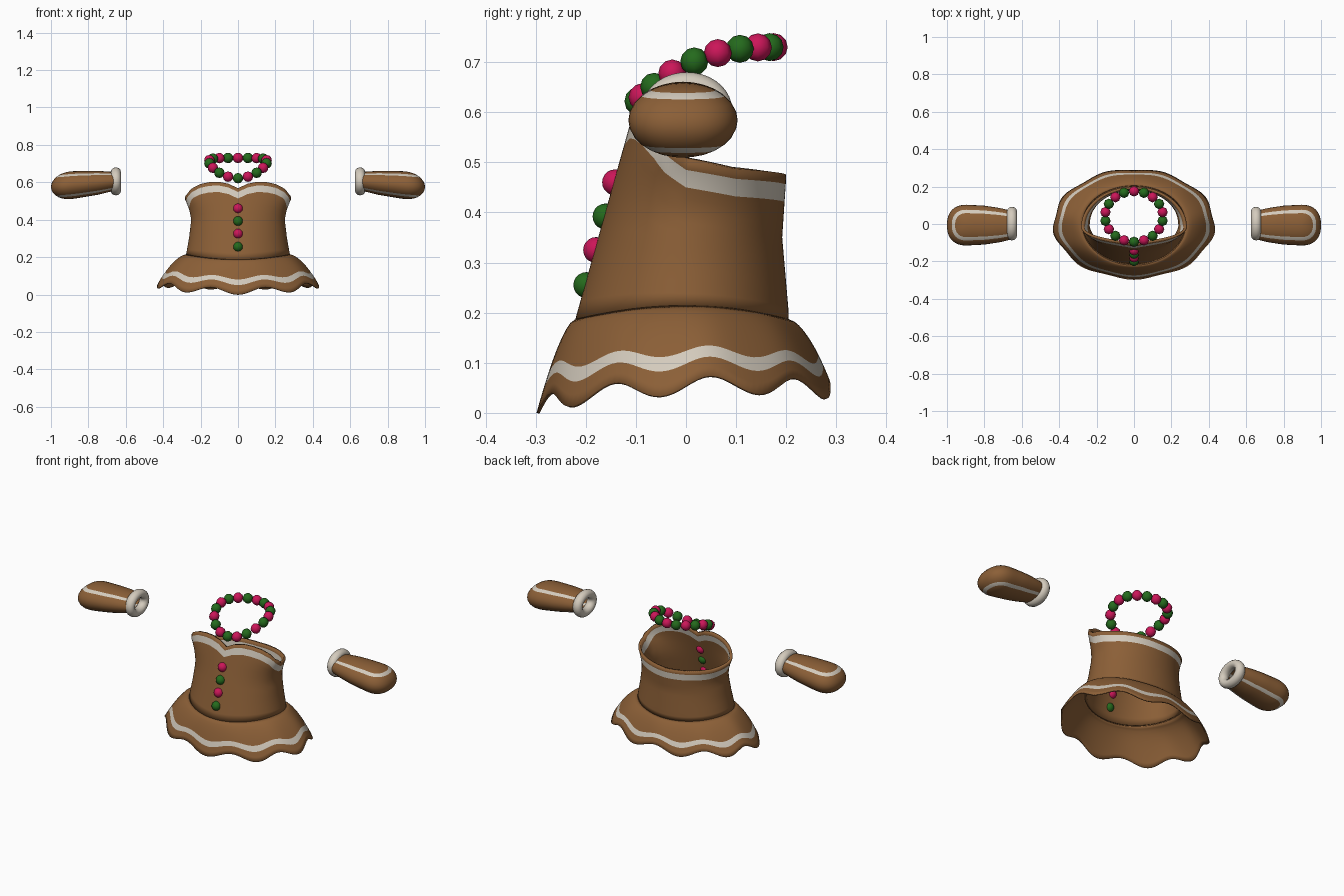
import bpy, bmesh, math
from mathutils import Vector

if "Cube" in bpy.data.objects:
    bpy.data.objects.remove(bpy.data.objects["Cube"])


def material(name, rgb):
    m = bpy.data.materials.new(name)
    m.diffuse_color = (*rgb, 1)
    m.use_nodes = True
    m.node_tree.nodes["Principled BSDF"].inputs["Base Color"].default_value = m.diffuse_color
    return m


BROWN = material("ginger_brown", (0.26, 0.115, 0.038))
WHITE = material("icing_white", (0.66, 0.60, 0.51))
PINK = material("berry_pink", (0.60, 0.008, 0.10))
GREEN = material("leaf_green", (0.018, 0.145, 0.012))


def lerp(keys, v):
    """Piecewise linear lookup."""
    for (a, p), (b, q) in zip(keys, keys[1:]):
        if v <= b:
            return p + (q - p) * max(0, (v - a) / (b - a))
    return keys[-1][1]


def finish(name, bm, mats, angle=50):
    me = bpy.data.meshes.new(name)
    bm.to_mesh(me)
    bm.free()
    for m in mats:
        me.materials.append(m)
    ob = bpy.data.objects.new(name, me)
    bpy.context.collection.objects.link(ob)
    bpy.context.view_layer.objects.active = ob
    ob.select_set(True)
    bpy.ops.object.shade_smooth_by_angle(angle=math.radians(angle))
    ob.select_set(False)
    return ob


def grid(rows, closed, slot):
    """Skin rows of points with quads; slot(row) gives the material index."""
    bm = bmesh.new()
    vs = [[bm.verts.new(p) for p in row] for row in rows]
    n = len(rows[0])
    for i in range(len(rows) - 1):
        for j in range(n if closed else n - 1):
            k = (j + 1) % n
            f = bm.faces.new((vs[i][j], vs[i][k], vs[i + 1][k], vs[i + 1][j]))
            f.material_index = slot(i)
    return bm


def thicken(ob, t, offset=0):
    mod = ob.modifiers.new("thickness", 'SOLIDIFY')
    mod.thickness, mod.offset, mod.material_offset = t, -1, offset


# Shared body shape
N = 144
ANGLES = [2 * math.pi * j / N for j in range(N)]
WIDTH = [(.2, .28), (.3, .262), (.4, .25), (.46, .262), (.52, .288), (.6, .287)]
BACK = [(.2, .205), (.35, .192), (.47, .2)]
RIM = [(-90, .475), (-30, .487), (0, .505), (18, .535), (30, .565), (45, .59),
       (58, .601), (69, .603), (80, .592), (90, .568)]


def front_depth(z):
    return .22 - (z - .19) * .28


def waist(t):
    return .187 + .028 * math.cos(t) ** 2


def body_point(t, z):
    s = math.sin(t)
    d = lerp(BACK, z) if s > 0 else front_depth(z)
    return Vector((lerp(WIDTH, z) * math.cos(t), d * s, z))


# Bodice with a heart-shaped neckline and icing band
def rim(t):
    return lerp(RIM, math.degrees(math.asin(max(-1, min(1, -math.sin(t))))))


STEPS = 10
rows = [[body_point(t, waist(t) + (rim(t) - .055 - waist(t)) * i / STEPS) for t in ANGLES]
        for i in range(STEPS + 1)]
rows += [[body_point(t, rim(t) - d) for t in ANGLES] for d in (.02, 0)]
bodice = finish("bodice", grid(rows, True, lambda i: 1 if i == STEPS else 0), [BROWN, WHITE])
thicken(bodice, .014)


# Flared skirt with nine scallops and an icing stripe
def skirt_point(t, g):
    s, c = math.sin(t), math.cos(t)
    wave = math.cos(9 * (t + math.pi / 2))
    hem = .055 + .0135 * s - .0235 * s * s - .018 * wave
    f = (1 - g) ** (1 / 1.6)
    p = body_point(t, waist(t))
    end = Vector((.43 * c, .293 * s, 0))
    q = p.lerp(end, f) * (1 + .018 * (1 - g) * wave)
    q.z = hem + g * (waist(t) - hem)
    return q


LEVELS = (0, .13, .27, .43, .56, .68, .8, .9, .96, 1)
rows = [[skirt_point(t, g) for t in ANGLES] for g in LEVELS]
skirt = finish("skirt", grid(rows, True, lambda i: 0 if i == 2 else 1), [WHITE, BROWN])
thicken(skirt, .006, 1)


# Mittens: rows of equal elevation around a U-shaped outline
X0, X1, TIP = .66, .895, .105
PHI = (-90, -78, -66, -54, -41, -27, -13, 0, 13, 27, 41, 54, 66, 78, 90)


def mitten(name, side):
    straight = [X0 + (X1 - X0) * i / 10 for i in range(10)]
    half = lambda x: lerp([(.66, .078), (.72, .092), (.8, .104), (.895, .109)], x)
    outline = [(x, -half(x)) for x in straight]
    for i in range(25):
        a = math.pi * (i / 24 - .5)
        outline.append((X1 + TIP * abs(math.cos(a)) ** .85,
                        .109 * math.copysign(abs(math.sin(a)) ** .85, a)))
    outline += [(x, half(x)) for x in reversed(straight)]
    rows = []
    for d in PHI:
        c, s = math.cos(math.radians(d)), math.sin(math.radians(d))
        row = []
        for x, y in outline:
            qx = min(x, X1)
            px = qx + (x - qx) * c
            h = lerp([(.66, .05), (.75, .064), (.88, .074)], qx)
            z = .605 - .03 * (px - X0) / .34 + h * s
            row.append((side * px, y * c - .006, z))
        rows.append(row)
    stripe = lambda i: 1 if abs(PHI[i] + PHI[i + 1]) / 2 == 47.5 else 0
    bm = grid(rows, False, stripe)
    bmesh.ops.remove_doubles(bm, verts=bm.verts, dist=.0005)
    bmesh.ops.recalc_face_normals(bm, faces=bm.faces)
    finish(name, bm, [BROWN, WHITE])

    # Rolled cuff
    ring = []
    for j in range(13):
        b = 2 * math.pi * j / 12
        r = .024 * math.cos(b)
        ring.append([(side * (.653 + .027 * math.sin(b)), (.066 + r) * math.cos(t) + .002,
                      .605 + (.051 + r) * math.sin(t)) for t in ANGLES[::4]])
    bm = grid(ring, True, lambda i: 0)
    bmesh.ops.remove_doubles(bm, verts=bm.verts, dist=.0001)
    bmesh.ops.recalc_face_normals(bm, faces=bm.faces)
    finish(name + "_cuff", bm, [WHITE])


mitten("right_mitten", -1)
mitten("left_mitten", 1)


def ball(name, loc, r, mat, seg, rings):
    bm = bmesh.new()
    bmesh.ops.create_uvsphere(bm, u_segments=seg, v_segments=rings, radius=r)
    bmesh.ops.translate(bm, verts=bm.verts, vec=loc)
    finish(name, bm, [mat], 60)


# Buttons down the front
for i, z in enumerate((.46, .392, .325, .255)):
    ball("button_%d" % (i + 1), (0, -front_depth(z) + .003, z), .026, (PINK, GREEN)[i % 2], 14, 10)

# Bead necklace, dipping at the front
for i in range(18):
    t = 2 * math.pi * i / 18 - math.pi / 2
    y = .04 + .135 * math.sin(t)
    z = .622 + .108 * (1 - max(0, (.175 - y) / .27) ** 2.5)
    ball("bead_%d" % (i + 1), (.155 * math.cos(t), y, z), .028, (GREEN, PINK)[i % 2], 8, 6)
